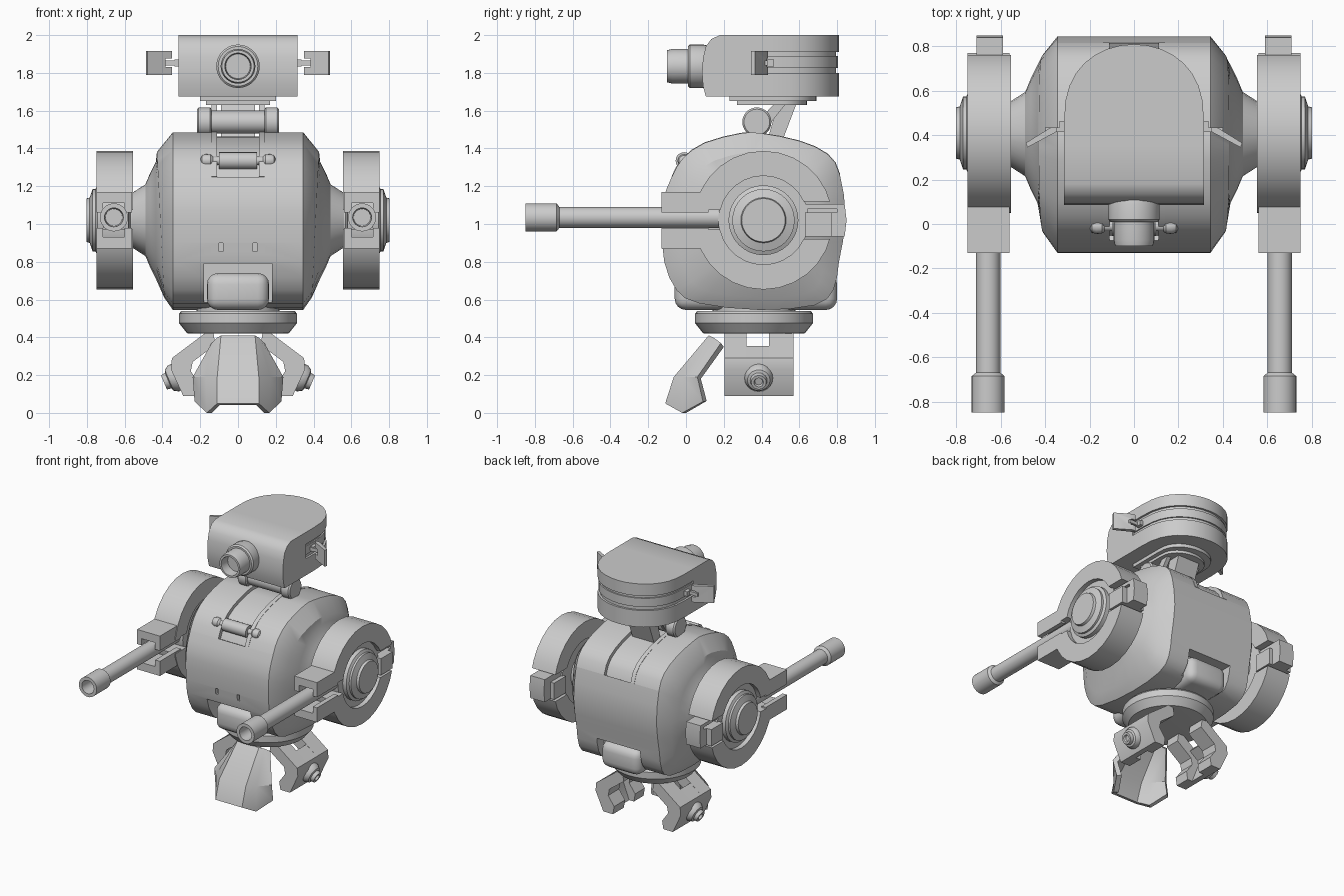
import bpy, bmesh, math
from mathutils import Vector

if "Cube" in bpy.data.objects:
    bpy.data.objects.remove(bpy.data.objects["Cube"])


def activate(ob):
    bpy.ops.object.select_all(action='DESELECT')
    ob.select_set(True)
    bpy.context.view_layer.objects.active = ob


def make(name, verts, faces):
    me = bpy.data.meshes.new(name)
    me.from_pydata([tuple(v) for v in verts], [], faces)
    bm = bmesh.new()
    bm.from_mesh(me)
    bmesh.ops.recalc_face_normals(bm, faces=bm.faces)
    bm.to_mesh(me)
    bm.free()
    ob = bpy.data.objects.new(name, me)
    bpy.context.collection.objects.link(ob)
    return ob


def loft(name, rings, closed=False):
    n, k = len(rings[0]), len(rings)
    verts = [v for ring in rings for v in ring]
    faces = []
    for i in range(k if closed else k - 1):
        a, b = i * n, (i + 1) % k * n
        faces += [(a + j, a + (j + 1) % n, b + (j + 1) % n, b + j) for j in range(n)]
    if not closed:
        faces += [tuple(range(n)), tuple(range((k - 1) * n, k * n))]
    return make(name, verts, faces)


def prism(name, pts, axis, a, b):
    """Extrude a 2D outline along an axis; the outline uses the other two axes."""
    def place(p, t):
        v = list(p)
        v.insert('xyz'.index(axis), t)
        return v
    return loft(name, [[place(p, t) for p in pts] for t in (a, b)])


def lathe(name, origin, direction, profile, closed=False, n=32):
    """Turn (radius, height) pairs around a direction."""
    q = Vector(direction).to_track_quat('Z', 'Y')
    angles = [math.tau * j / n for j in range(n)]
    return loft(name, [[Vector(origin) + q @ Vector((r * math.cos(t), r * math.sin(t), h))
                        for t in angles] for r, h in profile], closed)


def box(name, lo, hi, bevel=0):
    ob = prism(name, [(lo[0], lo[1]), (hi[0], lo[1]), (hi[0], hi[1]), (lo[0], hi[1])],
               'z', lo[2], hi[2])
    if bevel:
        apply(ob, 'BEVEL', width=bevel, segments=4)
    return ob


def apply(ob, kind, **settings):
    activate(ob)
    mod = ob.modifiers.new(kind.title(), kind)
    for key, value in settings.items():
        setattr(mod, key, value)
    bpy.ops.object.modifier_apply(modifier=mod.name)


def cut(ob, *cutters):
    for c in cutters:
        apply(ob, 'BOOLEAN', object=c, operation='DIFFERENCE', solver='EXACT')
        bpy.data.objects.remove(c)


def mirror(*parts):
    for ob in parts:
        apply(ob, 'MIRROR')


# Body: rounded side profile lofted across x, tapering to round hubs
CY, CZ = 0.39, 1.02
coarse = [(-.12, 1.13), (-.13, 1.0), (-.115, .8), (-.05, .65), (.07, .58), (.39, .545),
          (.68, .57), (.78, .65), (.81, .8), (.845, 1.03), (.815, 1.26), (.75, 1.37),
          (.6, 1.44), (.4, 1.48), (.29, 1.48), (.1, 1.43), (-.015, 1.35), (-.075, 1.25)]
outline = []
for i, p in enumerate(coarse):
    a, c, d = coarse[i - 1], coarse[(i + 1) % 18], coarse[(i + 2) % 18]
    outline += [p, tuple((9 * (p[k] + c[k]) - a[k] - d[k]) / 16 for k in (0, 1))]


def scaled(s, pts=outline):
    return [(CY + (y - CY) * s, CZ + (z - CZ) * s) for y, z in pts]


def body_half(side):
    rings = [[(side * .345, y, z) for y, z in outline]]
    rings.append([(side * (.41 + .05 * (z - CZ)), y, z - .02) for y, z in scaled(.82)])
    for x, r in ((.435, .31), (.465, .25), (.49, .19), (.56, .145)):
        ring = []
        for y, z in outline:
            d = Vector((y - CY, z - CZ)).normalized() * r
            ring.append((side * x, CY + .015 + d.x, CZ + d.y))
        rings.append(ring)
    return rings


body = loft("body", body_half(-1)[::-1] + body_half(1))
arc = [p for p in outline if p[1] > 1.245]
channel = prism("channel_cutter", scaled(.95, arc) + scaled(1.15, arc)[::-1], 'x', -.14, .14)
cut(body, channel,
    box("chin_cutter", (-.18, -.3, .4), (.18, .06, .79)),
    box("rear_cutter", (-.18, .72, .4), (.18, 1.1, .76)),
    box("slit_cutter", (.08, -.3, .855), (.1, -.05, .9)),
    box("slit_cutter", (-.1, -.3, .855), (-.08, -.05, .9)))
box("chin_insert", (-.165, -.06, .545), (.165, .8, .74), .06)
mirror(prism("strap_rail", scaled(.94, arc) + scaled(1.005, arc)[::-1], 'x', .11, .14))

# Front latch on the strap
lathe("latch_bar", (-.1, -.01, 1.335), (1, 0, 0), [(.045, 0), (.045, .2)], n=20)
lathe("latch_pin", (-.16, -.01, 1.335), (1, 0, 0), [(.022, 0), (.022, .32)], n=16)
mirror(lathe("latch_knob", (.13, -.01, 1.335), (1, 0, 0),
             [(.02, 0), (.033, .015), (.035, .04), (.028, .06), (.01, .07)], n=16))

# Neck hinge, strut and turntable under the head
lathe("neck_hinge", (-.15, .375, 1.54), (1, 0, 0), [(.06, 0), (.06, .3)])
mirror(lathe("hinge_cap", (.14, .375, 1.54), (1, 0, 0),
             [(.068, 0), (.077, .008), (.077, .068), (.068, .078)]))
prism("neck_strut", [(.43, 1.44), (.51, 1.44), (.59, 1.65), (.49, 1.65)], 'x', -.09, .09)
mirror(prism("neck_arm", [(.34, 1.5), (.42, 1.5), (.54, 1.65), (.48, 1.65)], 'x', .11, .14))


def tongue(half, front, mid, back):
    """Plan shape with a square front and a rounded rear."""
    pts = [(-half, front), (half, front)]
    for i in range(17):
        t = math.pi * i / 16
        pts.append((half * math.cos(t), mid + (back - mid) * math.sin(t) ** .8))
    return pts


prism("turntable_upper", tongue(.2, .23, .5, .69), 'z', 1.65, 1.68)
prism("turntable_lower", tongue(.17, .27, .48, .64), 'z', 1.63, 1.655)

# Head: filleted front block, with a rounded rear in three layers
prism("head_front", [(.36, 1.675), (.105, 1.675), (.09, 1.73), (.085, 1.8), (.09, 1.88),
                     (.105, 1.94), (.135, 1.98), (.18, 2.0), (.36, 2.0)], 'x', -.315, .315)
prism("head_lower", tongue(.315, .35, .46, .81), 'z', 1.675, 1.8)
prism("head_band", tongue(.3, .34, .46, .795), 'z', 1.79, 1.91)
prism("head_band_face", tongue(.309, .34, .46, .805), 'z', 1.825, 1.89)
prism("head_upper", tongue(.315, .35, .46, .81), 'z', 1.91, 2.0)

# Eye
lathe("eye_collar", (0, .11, 1.835), (0, -1, 0), [(.11, 0), (.115, .02), (.115, .09), (.105, .1)])
lathe("eye_barrel", (0, .05, 1.835), (0, -1, 0),
      [(.092, 0), (.092, .12), (.085, .15), (.07, .15), (.065, .08)])

# Ears: angled plates on short stubs
ear = prism("ear_plate", [(.35, .415), (.48, .345), (.488, .365), (.375, .435), (.35, .435)],
            'z', 1.79, 1.915)
cut(ear, box("ear_notch_cutter", (.3, .3, 1.83), (.385, .5, 1.875)))
mirror(ear, box("ear_stub", (.29, .415, 1.84), (.4, .435, 1.865)),
       box("ear_mount", (.29, .42, 1.835), (.335, .465, 1.87)))

# Shoulder rings, split at front and rear
AY = .41
ring = lathe("shoulder_ring", (0, AY, CZ), (1, 0, 0),
             [(.235, .555), (.367, .555), (.367, .75), (.235, .75)], True, 28)
cut(ring, box("front_slot_cutter", (.5, -.1, .97), (.8, .3, 1.075)),
    box("rear_slot_cutter", (.5, .6, .92), (.8, .9, 1.12)))
hub = lathe("shoulder_hub", (0, AY, CZ), (1, 0, 0),
            [(.145, .5), (.145, .57), (.24, .58), (.24, .715), (.185, .715), (.185, .745),
             (.165, .755), (.165, .77), (.12, .785), (.115, .803)])
clip = prism("rear_clip", [(.62, .935), (.84, .935), (.85, 1.02), (.84, 1.105), (.62, 1.105)],
             'x', .59, .71)
cut(clip, box("clip_slot_cutter", (.65, .6, 1.06), (.8, .8, 1.08)))
mirror(ring, hub, clip, box("rear_bridge", (.56, .63, .935), (.75, .77, 1.06)))

# Barrel holders and hollow barrels
channel_shape = [(.56, .04), (.56, .15), (.75, .15), (.75, .04), (.715, .04), (.715, .09),
                 (.6, .09), (.6, .04)]
for name, s in (("upper_holder", 1), ("lower_holder", -1)):
    mirror(prism(name, [(x, CZ + s * z) for x, z in channel_shape], 'y', -.13, .12))
mirror(lathe("barrel", (.657, .25, 1.035), (0, -1, 0),
             [(.055, 0), (.055, .92), (.074, .935), (.074, 1.1), (.05, 1.1), (.045, .98)]))

# Waist
lathe("waist_disc", (0, .36, 0), (0, 0, 1),
      [(.25, .42), (.27, .422), (.312, .475), (.312, .525), (.3, .54)], n=40)
lathe("waist_neck", (0, .36, 0), (0, 0, 1), [(.22, .5), (.22, .62)])

# Front leg: folded plate
rows = [[(.09, .12, .41), (.115, .15, .395), (.14, .185, .37)],
        [(.11, -.065, .19), (.17, -.02, .19), (.24, .06, .19)],
        [(.11, -.11, .05), (.165, -.02, 0), (.23, .09, .06)]]
verts = []
for row in rows:
    verts += [(-x, y, z) for x, y, z in row[::-1]] + row
faces = [(r + c, r + c + 1, r + c + 7, r + c + 6) for r in (0, 6) for c in range(5)]
front_leg = make("front_leg", verts, faces)
inward = 1 if front_leg.data.polygons[2].normal.y < 0 else -1
apply(front_leg, 'SOLIDIFY', thickness=.035, offset=-inward)

# Side legs: two cheeks joined by an outer plate, with a foot bolt
cheek = [(.13, .425), (.17, .425), (.35, .29), (.355, .23), (.29, .09), (.21, .09),
         (.2, .15), (.25, .22), (.24, .27), (.12, .36)]
plate = [(.26, .355), (.35, .29), (.355, .23), (.29, .09), (.25, .09), (.3, .22), (.3, .27),
         (.23, .32)]
mirror(prism("leg_front_cheek", cheek, 'y', .205, .32),
       prism("leg_rear_cheek", cheek, 'y', .44, .57),
       prism("leg_plate", plate, 'y', .3, .46),
       lathe("foot_bolt", (.3, .385, .2), (.92, 0, -.39),
             [(.075, 0), (.075, .045), (.06, .07), (.045, .075), (.04, .1), (.025, .1),
              (.02, .085)], n=20))

# Smooth shading with sharp edges kept
for ob in list(bpy.context.collection.objects):
    if ob.type == 'MESH':
        activate(ob)
        bpy.ops.object.shade_smooth_by_angle(angle=math.radians(32))
